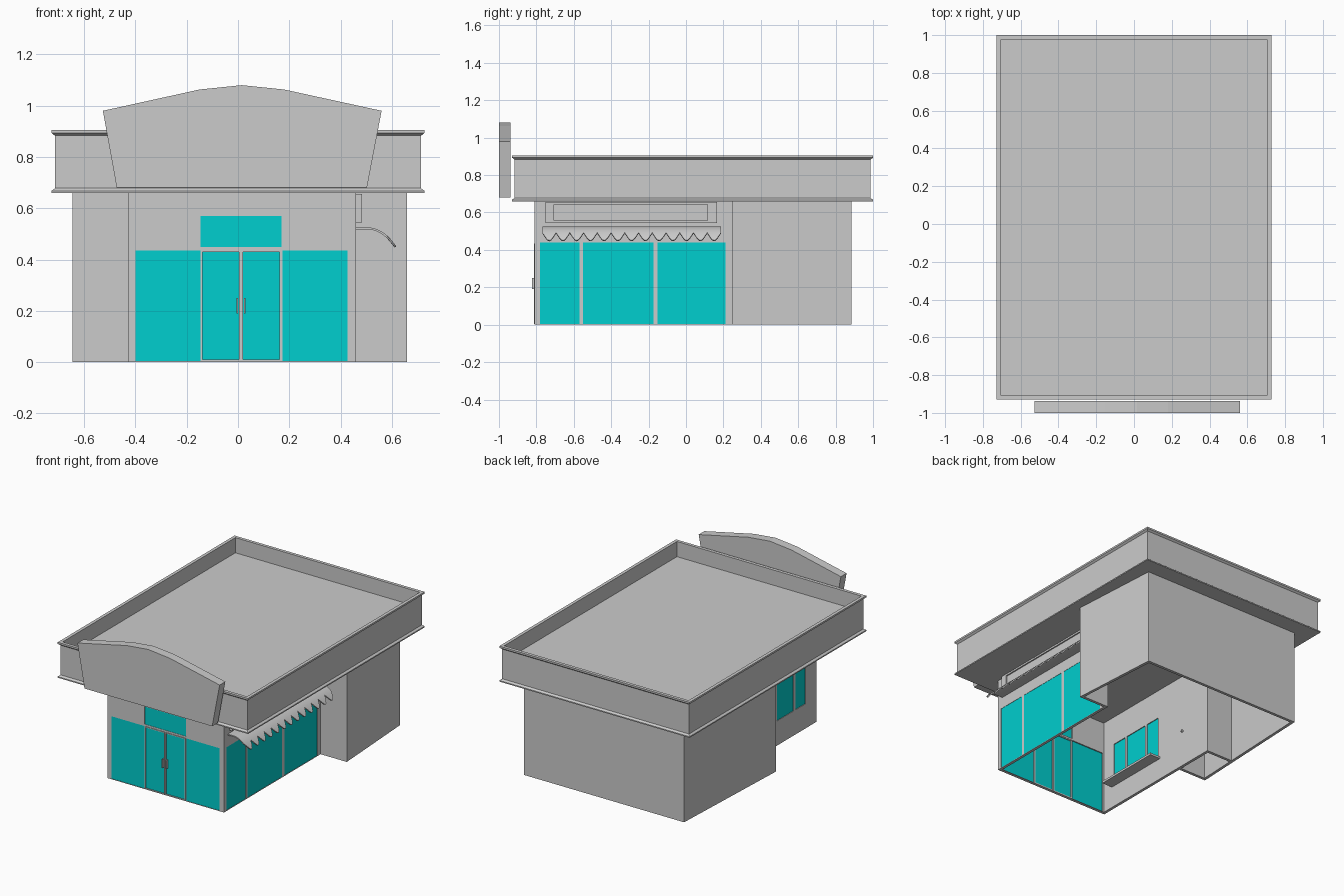
import bpy, bmesh, math

if "Cube" in bpy.data.objects:
    bpy.data.objects.remove(bpy.data.objects["Cube"])

glass_mat = bpy.data.materials.new("glass")
glass_mat.diffuse_color = (0.0, 0.62, 0.62, 1)
glass_mat.use_nodes = True
glass_mat.node_tree.nodes["Principled BSDF"].inputs["Base Color"].default_value = glass_mat.diffuse_color


def make(name, bm, mat=None):
    bmesh.ops.recalc_face_normals(bm, faces=bm.faces[:])
    me = bpy.data.meshes.new(name)
    bm.to_mesh(me)
    bm.free()
    ob = bpy.data.objects.new(name, me)
    bpy.context.collection.objects.link(ob)
    if mat:
        me.materials.append(mat)
    return ob


def add_box(bm, x, y, z):
    vs = bmesh.ops.create_cube(bm, size=1)["verts"]
    for v in vs:
        for i, (a, b) in enumerate((x, y, z)):
            v.co[i] = a if v.co[i] < 0 else b


def boxes(name, items, mat=None):
    bm = bmesh.new()
    for it in items:
        add_box(bm, *it)
    return make(name, bm, mat)


def loft(name, rings, caps=True):
    bm = bmesh.new()
    loops = [[bm.verts.new(p) for p in r] for r in rings]
    for a, b in zip(loops, loops[1:]):
        for i in range(len(a)):
            j = (i + 1) % len(a)
            bm.faces.new((a[i], a[j], b[j], b[i]))
    if caps:
        bm.faces.new(loops[0])
        bm.faces.new(loops[-1])
    return make(name, bm)


def apply(ob, mod):
    bpy.context.view_layer.objects.active = ob
    bpy.ops.object.modifier_apply(modifier=mod.name)


def solidify(ob, t, offset):
    m = ob.modifiers.new("solid", "SOLIDIFY")
    m.thickness, m.offset, m.use_even_offset = t, offset, True
    apply(ob, m)


# roof with lipped fascia and sunken deck
def rect(inset, z):
    x, y0, y1 = 0.727 - inset, -0.93 + inset, 1.0 - inset
    return [(-x, y0, z), (x, y0, z), (x, y1, z), (-x, y1, z)]


loft("roof", [rect(i, z) for i, z in (
    (0, 0.66), (0, 0.668), (0.013, 0.678), (0.013, 0.883), (0, 0.893),
    (0, 0.905), (0.022, 0.905), (0.022, 0.80))])

# front sign board
sign = [(-0.527, 0.98), (-0.15, 1.063), (0.015, 1.08), (0.18, 1.063),
        (0.56, 0.98), (0.503, 0.68), (-0.473, 0.68)]
loft("front_sign_board", [[(x, y, z) for x, z in sign] for y in (-1.0, -0.938)])

# outer walls, hollow and open underneath
plan = [(0.46, -0.81), (0.46, 0.245), (0.66, 0.245), (0.62, 0.885),
        (-0.605, 0.885), (-0.645, -0.06), (-0.43, -0.06), (-0.43, -0.81)]
walls = loft("walls", [[(x, y, z) for x, y in plan] for z in (0, 0.66)], caps=False)
bm = bmesh.new()
bm.from_mesh(walls.data)
bm.faces.ensure_lookup_table()
if bm.faces[0].normal.x < 0:
    bmesh.ops.reverse_faces(bm, faces=bm.faces[:])
bm.to_mesh(walls.data)
bm.free()
solidify(walls, 0.02, -1)

# window openings
front = [((-0.40, -0.146), (0.004, 0.435)), ((0.174, 0.427), (0.004, 0.435)),
         ((-0.146, 0.17), (0.448, 0.57))]
doors = [((-0.144, 0.01), (0.004, 0.435)), ((0.014, 0.168), (0.004, 0.435))]
right = [((-0.78, -0.57), (0.004, 0.44)), ((-0.552, -0.175), (0.004, 0.44)),
         ((-0.152, 0.21), (0.004, 0.44))]
left = [((-0.69, -0.58), (0.17, 0.46)), ((-0.56, -0.38), (0.17, 0.46)),
        ((-0.36, -0.25), (0.17, 0.46))]


def panes(fy, rx, lx):
    return ([(h, fy, z) for h, z in front + doors] + [(rx, h, z) for h, z in right]
            + [(lx, h, z) for h, z in left])


cutter = boxes("window_cutter", panes((-0.9, -0.75), (0.4, 0.5), (-0.5, -0.38)))
cutter.hide_render = True
cut = walls.modifiers.new("openings", "BOOLEAN")
cut.operation, cut.object, cut.solver = "DIFFERENCE", cutter, "EXACT"
apply(walls, cut)
bpy.data.objects.remove(cutter)

# glazing
boxes("window_glass", panes((-0.808, -0.798), (0.448, 0.458), (-0.426, -0.416)), glass_mat)

# door frames and handles
t = 0.006
frames = []
for (a, b), (c, d) in doors:
    y = (-0.814, -0.792)
    frames += [((a, a + t), y, (c, d)), ((b - t, b), y, (c, d)),
               ((a + t, b - t), y, (c, c + t)), ((a + t, b - t), y, (d - t, d))]
boxes("door_frames", frames)
boxes("door_handles", [((x, x + 0.006), (-0.824, -0.808), (0.19, 0.25))
                       for x in (-0.006, 0.024)])

# side room partitions, inner door knob and counter below the left window
boxes("partitions", [((-0.43, -0.41), (-0.06, 0.245), (0, 0.66)),
                     ((-0.63, -0.43), (0.225, 0.245), (0, 0.66))])
bm = bmesh.new()
bmesh.ops.create_icosphere(bm, subdivisions=2, radius=0.009)
bmesh.ops.translate(bm, verts=bm.verts[:], vec=(-0.403, 0.0, 0.25))
make("door_knob", bm)
boxes("window_counter", [((-0.415, -0.33), (-0.71, -0.23), (0.15, 0.165))])

# right sign box with recessed panel
x = (0.46, 0.483)
boxes("side_sign_frame", [
    (x, (-0.75, -0.705), (0.545, 0.655)), (x, (0.115, 0.165), (0.545, 0.655)),
    (x, (-0.705, 0.115), (0.545, 0.557)), (x, (-0.705, 0.115), (0.643, 0.655))])
boxes("side_sign_panel", [((0.46, 0.474), (-0.705, 0.115), (0.557, 0.643))])


# curved awning with scalloped hem
def awning_point(s):
    return (0.50 + 0.13 * s - 0.017 * s * s, 0.522 - 0.072 * s * s)


scallops, seg, rows = 13, 8, 6
bm = bmesh.new()
grid = []
for i in range(scallops * seg + 1):
    y = -0.768 + 0.955 * i / (scallops * seg)
    end = 0.66 + 0.34 * abs(math.sin(math.pi * i / seg))
    ss = [0.66 * k / rows for k in range(rows + 1)] + [0.01 + (0.66 + end) / 2, 0.01 + end]
    pts = [(0.46, 0.522)] + [awning_point(s) for s in ss]
    grid.append([bm.verts.new((px, y, pz)) for px, pz in pts])
for a, b in zip(grid, grid[1:]):
    for k in range(len(a) - 1):
        bm.faces.new((a[k], b[k], b[k + 1], a[k + 1]))
awning = make("awning", bm)
solidify(awning, 0.008, 0)
bpy.ops.object.select_all(action="DESELECT")
awning.select_set(True)
bpy.context.view_layer.objects.active = awning
bpy.ops.object.shade_smooth_by_angle(angle=math.radians(30))
